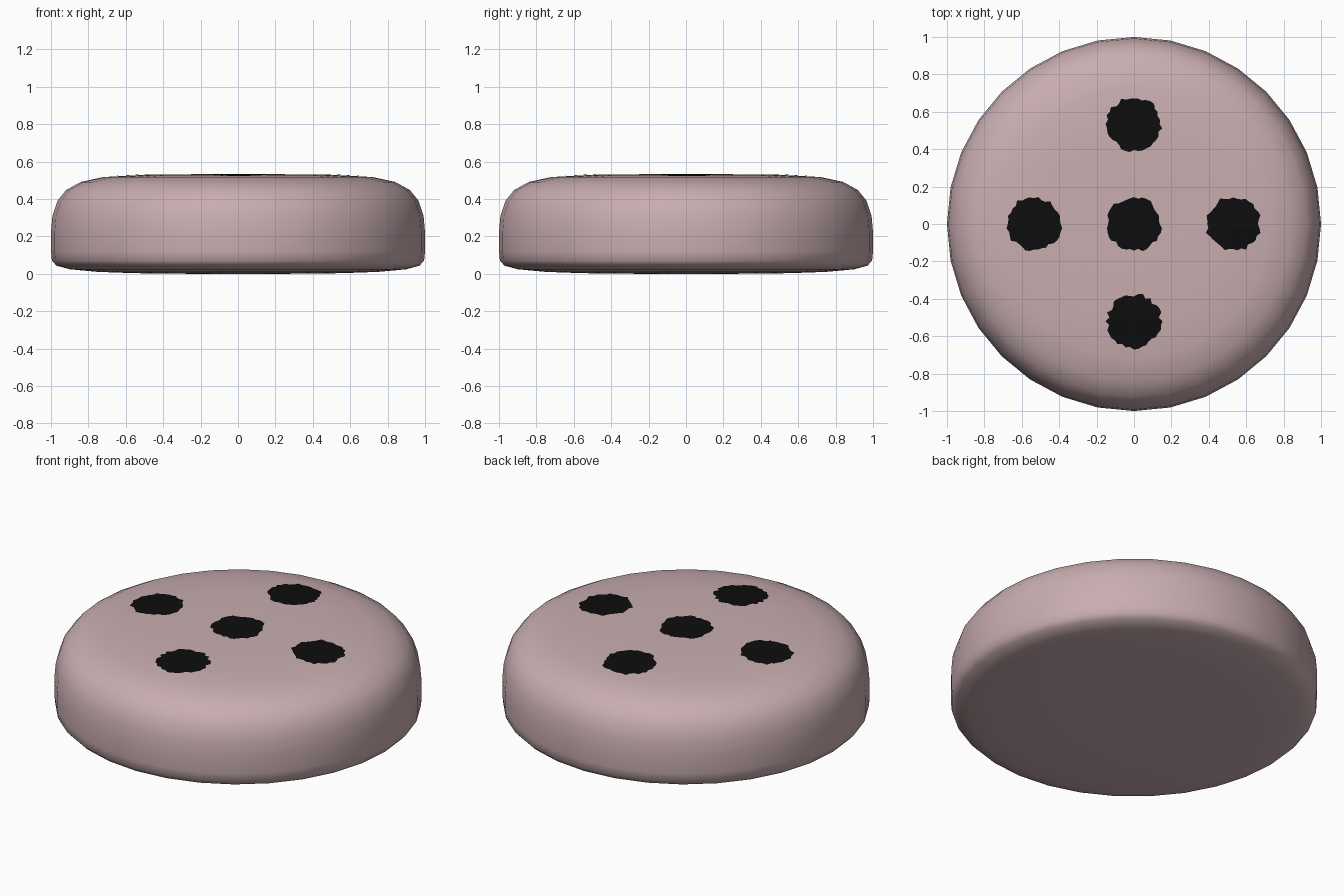
import bpy, math, random

if "Cube" in bpy.data.objects:
    bpy.data.objects.remove(bpy.data.objects["Cube"])

random.seed(4)


def material(name, col):
    m = bpy.data.materials.new(name)
    m.diffuse_color = (*col, 1)
    m.use_nodes = True
    m.node_tree.nodes["Principled BSDF"].inputs["Base Color"].default_value = m.diffuse_color
    return m


pink = material("dusty pink", (0.58, 0.42, 0.435))
black = material("black", (0.004, 0.004, 0.004))


def add_object(name, verts, faces, mat):
    me = bpy.data.meshes.new(name)
    me.from_pydata(verts, [], faces)
    me.materials.append(mat)
    for p in me.polygons:
        p.use_smooth = True
    ob = bpy.data.objects.new(name, me)
    bpy.context.collection.objects.link(ob)
    return ob


def disc_rings(n, rings, start):
    """Quads joining consecutive rings of n points."""
    return [(start + r * n + i, start + r * n + (i + 1) % n,
             start + (r + 1) * n + (i + 1) % n, start + (r + 1) * n + i)
            for r in range(rings - 1) for i in range(n)]


# Rounded disc body: profile (radius, z) from bottom centre to top centre
N = 32
profile = [(0.28, 0.0), (0.55, 0.003), (0.75, 0.01), (0.9, 0.024), (0.97, 0.043),
           (0.995, 0.07), (1.0, 0.12), (1.0, 0.22), (0.992, 0.31), (0.965, 0.39),
           (0.92, 0.447), (0.84, 0.491), (0.72, 0.517), (0.5, 0.529), (0.25, 0.532)]
verts = [(r * math.sin(2 * math.pi * i / N), -r * math.cos(2 * math.pi * i / N), z)
         for r, z in profile for i in range(N)]
faces = disc_rings(N, len(profile), 0)
last = (len(profile) - 1) * N
faces += [tuple(reversed(range(N))), tuple(range(last, last + N))]
add_object("disc_body", verts, faces, pink)


def top_height(r):
    top = [(0.0, 0.532)] + profile[:-8:-1]
    for (r0, z0), (r1, z1) in zip(top, top[1:]):
        if r <= r1:
            return z0 + (z1 - z0) * (r - r0) / (r1 - r0)
    return top[-1][1]


# Ragged black spots laid just over the top surface
def spot(name, cx, cy, n=40):
    rad = [0.143 + random.uniform(-0.011, 0.011) for _ in range(n)]
    pts = [(cx, cy)]
    for f in (0.3, 0.6, 0.8, 1.0):
        for i in range(n):
            a = 2 * math.pi * i / n
            k = f * (rad[i] if f == 1 else 0.143)
            pts.append((cx + k * math.cos(a), cy + k * math.sin(a)))
    vs = [(x, y, top_height(math.hypot(x, y)) + 0.003) for x, y in pts]
    fs = [(0, 1 + i, 1 + (i + 1) % n) for i in range(n)]
    fs += [tuple(reversed(q)) for q in disc_rings(n, 4, 1)]
    add_object(name, vs, fs, black)


for name, x, y in (("centre", 0, 0), ("left", -0.535, 0), ("right", 0.53, 0),
                   ("back", 0, 0.535), ("front", 0, -0.52)):
    spot(name + "_spot", x, y)
